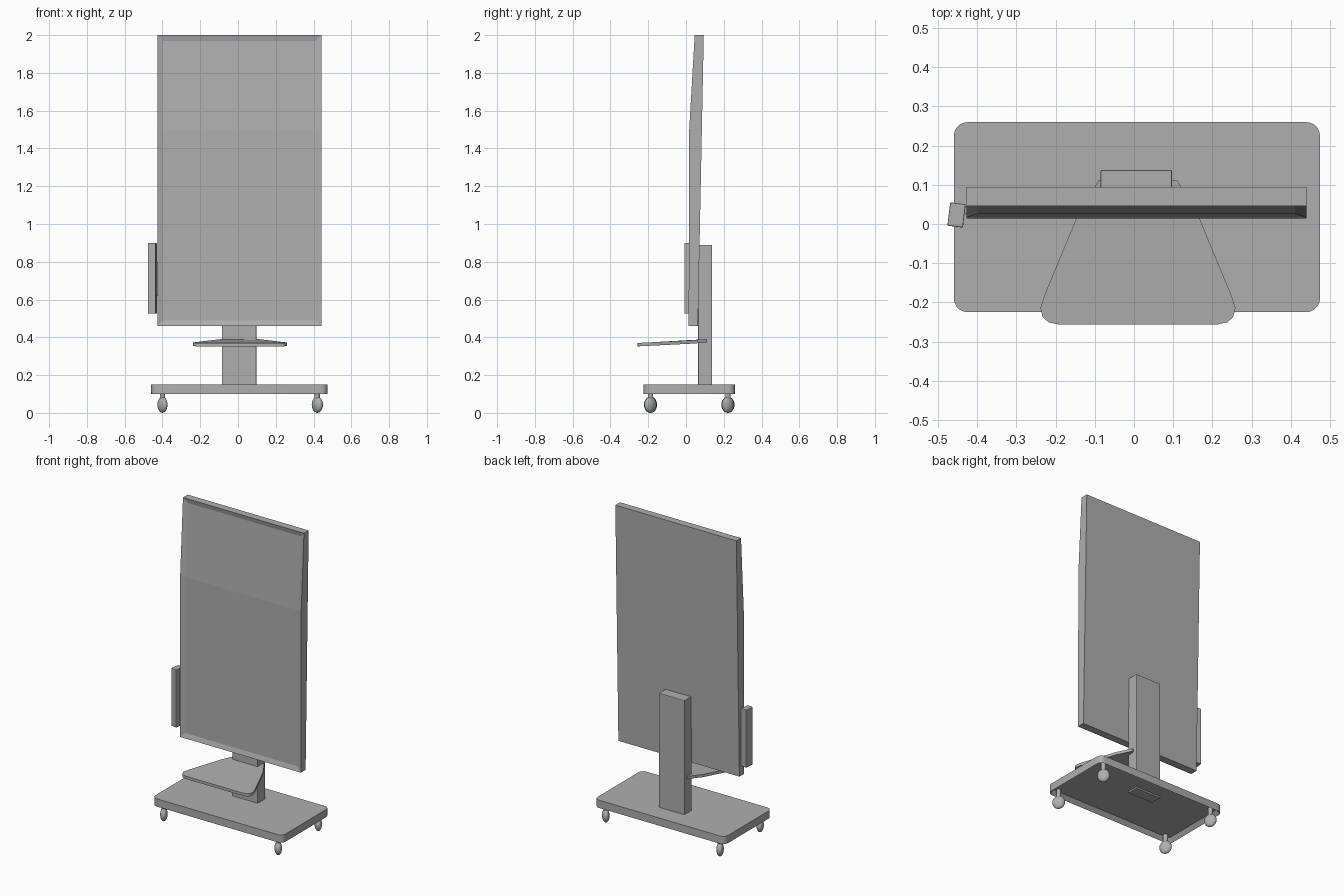
import bpy
import bmesh
from math import radians
from mathutils import Matrix, Vector

cube = bpy.data.objects.get("Cube")
if cube:
    bpy.data.objects.remove(cube, do_unlink=True)

grey = bpy.data.materials.new("plain grey")
grey.use_nodes = True
colour = (0.43, 0.43, 0.43, 1)
grey.diffuse_color = colour
grey.node_tree.nodes["Principled BSDF"].inputs["Base Color"].default_value = colour


def finish(name, bm, bevel=0.0, smooth=False):
    """Turn a bmesh into a named grey object, with optional edge bevel."""
    bmesh.ops.recalc_face_normals(bm, faces=bm.faces)
    mesh = bpy.data.meshes.new(name)
    bm.to_mesh(mesh)
    bm.free()
    mesh.materials.append(grey)
    obj = bpy.data.objects.new(name, mesh)
    bpy.context.collection.objects.link(obj)
    if bevel:
        mod = obj.modifiers.new("soft edges", "BEVEL")
        mod.width = bevel
        mod.segments = 2
        mod.limit_method = "ANGLE"
    if smooth:
        bpy.ops.object.select_all(action="DESELECT")
        obj.select_set(True)
        bpy.context.view_layer.objects.active = obj
        bpy.ops.object.shade_smooth_by_angle(angle=radians(35))
    return obj


def prism(points, offset):
    """Extrude a closed outline by an offset vector."""
    bm = bmesh.new()
    face = bm.faces.new([bm.verts.new(p) for p in points])
    ext = bmesh.ops.extrude_face_region(bm, geom=[face])
    verts = [g for g in ext["geom"] if isinstance(g, bmesh.types.BMVert)]
    bmesh.ops.translate(bm, verts=verts, vec=offset)
    bmesh.ops.recalc_face_normals(bm, faces=bm.faces)
    return bm


def box(x0, x1, y0, y1, z0, z1):
    outline = [(x0, y0, z0), (x1, y0, z0), (x1, y1, z0), (x0, y1, z0)]
    return prism(outline, (0, 0, z1 - z0))


def round_upright_edges(bm, radius):
    edges = [e for e in bm.edges
             if abs(e.verts[0].co.z - e.verts[1].co.z) > 0.01]
    bmesh.ops.bevel(bm, geom=edges, offset=radius, segments=5,
                    profile=0.5, affect="EDGES")


# Base plate with rounded corners and a hollow underside
bm = box(-0.46, 0.475, -0.225, 0.26, 0.10, 0.15)
round_upright_edges(bm, 0.035)
bmesh.ops.recalc_face_normals(bm, faces=bm.faces)
under = [f for f in bm.faces if f.normal.z < -0.9]
bmesh.ops.inset_region(bm, faces=under, thickness=0.022, use_even_offset=True)
bmesh.ops.translate(bm, verts=under[0].verts[:], vec=(0, 0, 0.025))
finish("base", bm, smooth=True)

# Column, its foot showing through the base
finish("column", box(-0.085, 0.097, 0.064, 0.138, 0.115, 0.89), bevel=0.003)

# Display panel: side profile with leaning top, recessed screen
profile = [(0.014, 0.46), (0.017, 1.5), (0.046, 2.0),
           (0.094, 2.0), (0.08, 1.3), (0.063, 0.46)]
bm = prism([(-0.427, y, z) for y, z in profile], (0.868, 0, 0))
front = [f for f in bm.faces if f.normal.y < -0.9]
bmesh.ops.inset_region(bm, faces=front, thickness=0.03, use_even_offset=True)
inner = {v for f in front for v in f.verts}
bmesh.ops.translate(bm, verts=list(inner), vec=(0, 0.009, 0))
finish("display_panel", bm)

# Tray: rounded trapezoid sloping down towards the front
half = [(0.10, 0.112), (0.155, 0.02), (0.238, -0.18), (0.249, -0.215),
        (0.243, -0.238), (0.228, -0.251), (0.205, -0.256)]
outline = half + [(-x, y) for x, y in reversed(half)]
slope = 0.05
bm = prism([(x + 0.01, y, 0.365 + slope * y) for x, y in outline], (0, 0, 0.018))
for v in bm.verts:
    if v.co.y > 0.1:
        v.co.z += 0.002
finish("tray", bm, smooth=True)

# Slim holder beside the display, turned slightly outwards
bm = box(-0.02, 0.02, -0.03, 0.03, 0.525, 0.90)
turn = Matrix.Translation(Vector((-0.453, 0.023, 0))) @ Matrix.Rotation(radians(-7), 4, "Z")
bmesh.ops.transform(bm, matrix=turn, verts=bm.verts)
finish("side_holder", bm, bevel=0.003)
finish("side_holder_mount", box(-0.445, -0.42, 0.025, 0.045, 0.62, 0.80))

# Casters: flattened wheel and short stem at each corner
for side, x in (("right", -0.40), ("left", 0.42)):
    for end, y in (("front", -0.188), ("back", 0.222)):
        angle = 40 if side == "left" else 30
        place = (Matrix.Translation(Vector((x, y, 0.043)))
                 @ Matrix.Rotation(radians(angle), 4, "Z")
                 @ Matrix.Diagonal((0.022, 0.038, 0.043, 1)))
        bm = bmesh.new()
        bmesh.ops.create_uvsphere(bm, u_segments=20, v_segments=12,
                                  radius=1, matrix=place)
        finish(f"{end}_{side}_wheel", bm, smooth=True)
        bm = bmesh.new()
        bmesh.ops.create_cone(bm, cap_ends=True, segments=12, radius1=0.014,
                              radius2=0.014, depth=0.06,
                              matrix=Matrix.Translation(Vector((x, y, 0.098))))
        finish(f"{end}_{side}_stem", bm, smooth=True)
